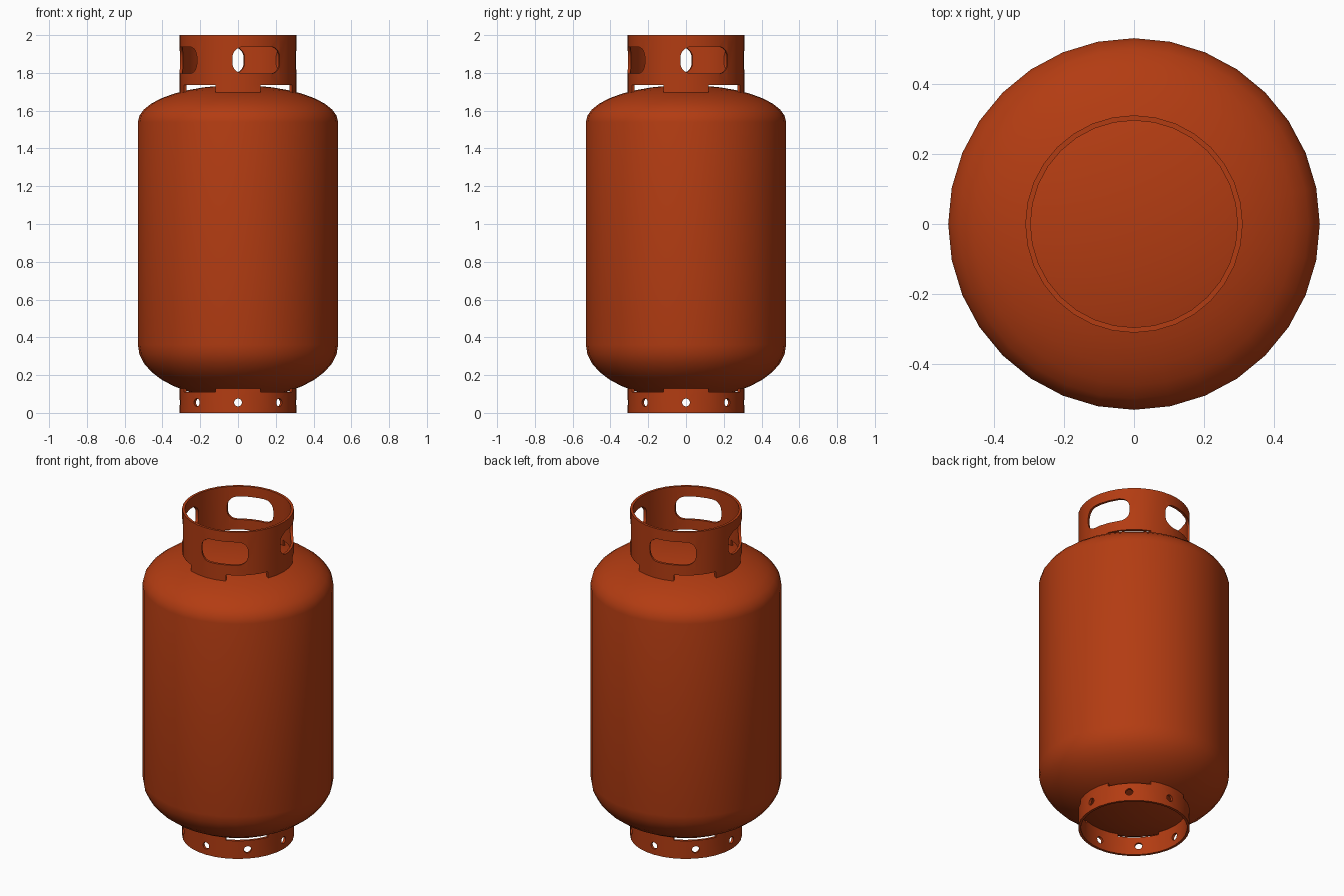
import bpy, bmesh
from math import sin, cos, pi, radians, sqrt

if "Cube" in bpy.data.objects:
    bpy.data.objects.remove(bpy.data.objects["Cube"])

SEG = 32
R_OUT, R_IN = 0.31, 0.295

paint = bpy.data.materials.new("orange_paint")
paint.diffuse_color = (0.45, 0.045, 0.006, 1)
paint.use_nodes = True
paint.node_tree.nodes["Principled BSDF"].inputs["Base Color"].default_value = paint.diffuse_color


def add_object(name, bm):
    bmesh.ops.recalc_face_normals(bm, faces=bm.faces[:])
    mesh = bpy.data.meshes.new(name)
    bm.to_mesh(mesh)
    bm.free()
    obj = bpy.data.objects.new(name, mesh)
    bpy.context.collection.objects.link(obj)
    mesh.materials.append(paint)
    return obj


def activate(obj):
    bpy.ops.object.select_all(action='DESELECT')
    obj.select_set(True)
    bpy.context.view_layer.objects.active = obj


def smooth(obj, angle=35):
    activate(obj)
    bpy.ops.object.shade_smooth_by_angle(angle=radians(angle))


def tank_body():
    """Cylinder with elliptical ends, spun from half a profile."""
    r, n = 0.53, 9
    arc = [i * pi / 2 / n for i in range(n + 1)]
    profile = [(r * sin(a), 0.36 - 0.285 * cos(a)) for a in arc]
    profile += [(r * cos(a), 1.54 + 0.195 * sin(a)) for a in arc]
    bm = bmesh.new()
    verts = [bm.verts.new((x, 0, z)) for x, z in profile]
    edges = [bm.edges.new(p) for p in zip(verts, verts[1:])]
    bmesh.ops.spin(bm, geom=verts + edges, cent=(0, 0, 0), axis=(0, 0, 1),
                   angle=2 * pi, steps=SEG)
    bmesh.ops.remove_doubles(bm, verts=bm.verts[:], dist=1e-4)
    return add_object("tank_body", bm)


def tabbed_ring(name, plain_z, tab_z, free_z):
    """Thin ring whose plain_z end carries four tabs reaching to tab_z."""
    bm = bmesh.new()
    section = [(R_OUT, plain_z), (R_OUT, free_z), (R_IN, free_z), (R_IN, plain_z)]
    rows = []
    for i in range(SEG):
        a = 2 * pi * i / SEG
        rows.append([bm.verts.new((r * cos(a), r * sin(a), z)) for r, z in section])
    tab_faces = []
    for i in range(SEG):
        p, q = rows[i], rows[(i + 1) % SEG]
        for k in range(4):
            m = (k + 1) % 4
            f = bm.faces.new((p[k], p[m], q[m], q[k]))
            if k == 3 and i % 8 in (0, 1, 6, 7):
                tab_faces.append(f)
    out = bmesh.ops.extrude_face_region(bm, geom=tab_faces)["geom"]
    for v in out:
        if isinstance(v, bmesh.types.BMVert):
            v.co.z = tab_z
    # drop any original end faces left inside the tabs
    left = [f for f in tab_faces if f.is_valid]
    if left:
        bmesh.ops.delete(bm, geom=left, context='FACES_ONLY')
    return add_object(name, bm)


def punch(ring, outline, z, angles):
    """Cut the (u, z) outline radially through the ring at each angle."""
    bm = bmesh.new()
    n = len(outline)
    for a in angles:
        loops = [[bm.verts.new((r * cos(a) - u * sin(a), r * sin(a) + u * cos(a), z + w))
                  for u, w in outline] for r in (0.16, 0.42)]
        for i in range(n):
            j = (i + 1) % n
            bm.faces.new((loops[0][i], loops[0][j], loops[1][j], loops[1][i]))
        bm.faces.new(loops[0])
        bm.faces.new(loops[1])
    cutter = add_object("cutter", bm)
    cutter.hide_render = True
    mod = ring.modifiers.new("holes", 'BOOLEAN')
    mod.operation = 'DIFFERENCE'
    mod.solver = 'EXACT'
    mod.object = cutter
    activate(ring)
    bpy.ops.object.modifier_apply(modifier=mod.name)
    bpy.data.objects.remove(cutter)


def rounded_rect(w, h, r, steps=5):
    pts = []
    for k, (sx, sy) in enumerate(((1, 1), (-1, 1), (-1, -1), (1, -1))):
        for s in range(steps + 1):
            a = (k + s / steps) * pi / 2
            pts.append((sx * (w - r) + r * cos(a), sy * (h - r) + r * sin(a)))
    return pts


# tank
smooth(tank_body(), 40)

# top collar with four hand holes
collar = tabbed_ring("top_collar", 1.735, 1.69, 2.0)
punch(collar, rounded_rect(0.133, 0.071, 0.055), 1.867,
      [radians(-70 + 90 * k) for k in range(4)])
smooth(collar)

# foot ring with eight drain holes
foot = tabbed_ring("foot_ring", 0.11, 0.14, 0.0)
circle = [(0.021 * cos(i * pi / 8), 0.021 * sin(i * pi / 8)) for i in range(16)]
punch(foot, circle, 0.055, [k * pi / 4 for k in range(8)])
smooth(foot)
